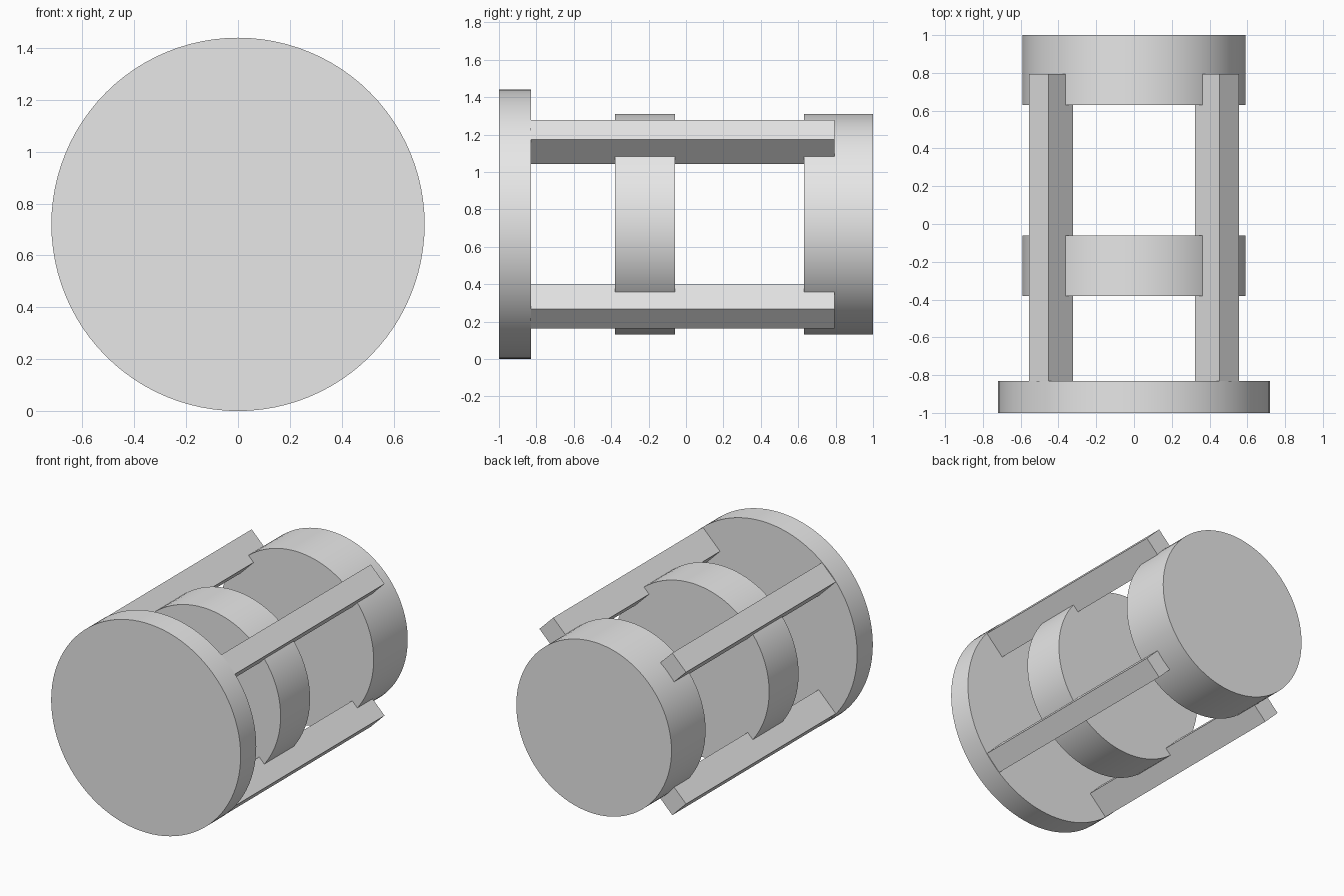
import bpy
import math

cube = bpy.data.objects.get("Cube")
if cube:
    bpy.data.objects.remove(cube, do_unlink=True)

AXIS_Z = 0.72

# Single plain grey
grey = bpy.data.materials.new("light grey")
grey.use_nodes = True
colour = (0.8, 0.8, 0.8, 1)
grey.diffuse_color = colour
grey.node_tree.nodes["Principled BSDF"].inputs["Base Color"].default_value = colour


def disc(name, radius, y0, y1):
    """Solid disc lying along the y axis between y0 and y1."""
    bpy.ops.mesh.primitive_cylinder_add(
        vertices=96, radius=radius, depth=y1 - y0,
        location=(0, (y0 + y1) / 2, AXIS_Z), rotation=(math.pi / 2, 0, 0))
    obj = bpy.context.object
    obj.name = name
    obj.data.materials.append(grey)
    bpy.ops.object.shade_smooth_by_angle(angle=math.radians(30))


def bar(name, angle, y0, y1, inner=0.53, outer=0.714, width=0.148):
    """Rectangular bar along y, its section set radially at the given angle."""
    r = (inner + outer) / 2
    bpy.ops.mesh.primitive_cube_add(
        size=1,
        location=(r * math.cos(angle), (y0 + y1) / 2, AXIS_Z + r * math.sin(angle)),
        rotation=(0, -angle, 0))
    obj = bpy.context.object
    obj.name = name
    obj.scale = (outer - inner, y1 - y0, width)
    bpy.ops.object.transform_apply(location=False, rotation=False, scale=True)
    obj.data.materials.append(grey)


# Wide front plate and the two narrower discs behind it
disc("front_plate", 0.72, -1.0, -0.83)
disc("middle_disc", 0.59, -0.38, -0.06)
disc("rear_disc", 0.59, 0.63, 1.0)

# Four connecting bars on the diagonals
places = ("upper_left", "upper_right", "lower_right", "lower_left")
for i, place in enumerate(places):
    bar(place + "_bar", math.radians(45 + 90 * i), -0.83, 0.795)
